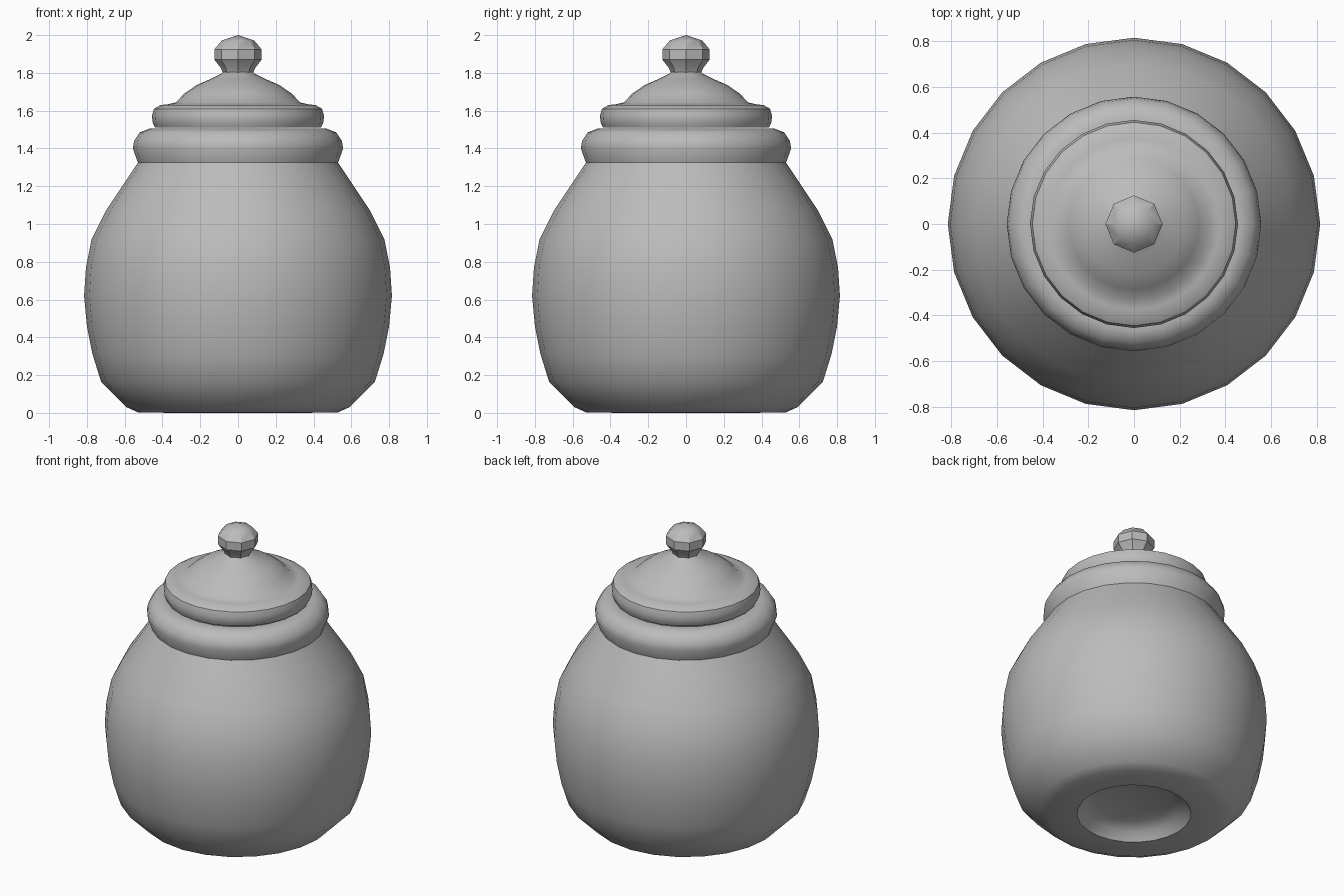
import bpy, bmesh, math

cube = bpy.data.objects.get("Cube")
if cube:
    bpy.data.objects.remove(cube, do_unlink=True)

# Single plain grey glaze
glaze = bpy.data.materials.new("grey_glaze")
glaze.use_nodes = True
glaze.diffuse_color = (0.5, 0.5, 0.5, 1)
glaze.node_tree.nodes["Principled BSDF"].inputs["Base Color"].default_value = (0.5, 0.5, 0.5, 1)


def lathe(name, profile, sides, sharp):
    """Spin a (radius, height) profile around z; zero radius closes to a pole."""
    bm = bmesh.new()
    rings = []
    for r, z in profile:
        count = sides if r > 0 else 1
        rings.append([bm.verts.new((r * math.cos(math.tau * i / sides),
                                    r * math.sin(math.tau * i / sides), z))
                      for i in range(count)])
    for a, b in zip(rings, rings[1:]):
        for i in range(sides):
            j = (i + 1) % sides
            corners = [a[i % len(a)], a[j % len(a)], b[j % len(b)], b[i % len(b)]]
            bm.faces.new(list(dict.fromkeys(corners)))
    bmesh.ops.recalc_face_normals(bm, faces=bm.faces)
    mesh = bpy.data.meshes.new(name)
    bm.to_mesh(mesh)
    bm.free()
    mesh.materials.append(glaze)
    obj = bpy.data.objects.new(name, mesh)
    bpy.context.collection.objects.link(obj)
    bpy.ops.object.select_all(action="DESELECT")
    obj.select_set(True)
    bpy.context.view_layer.objects.active = obj
    bpy.ops.object.shade_smooth_by_angle(angle=math.radians(sharp))
    return obj


# Pot: recessed foot, round belly, rolled rim, hollow inside
lathe("pot", [
    (0, 0.09), (0.24, 0.085), (0.31, 0.055), (0.35, 0.0), (0.53, 0.003), (0.59, 0.03),
    (0.725, 0.165), (0.77, 0.31), (0.8, 0.46), (0.815, 0.62), (0.805, 0.77),
    (0.775, 0.92), (0.7, 1.07), (0.59, 1.235), (0.53, 1.325),
    (0.557, 1.4), (0.55, 1.44), (0.52, 1.485), (0.47, 1.505), (0.42, 1.5),
    (0.4, 1.45), (0.42, 1.33), (0.6, 1.05), (0.7, 0.62), (0.6, 0.2), (0, 0.16),
], 24, 40)

# Lid: flat underside, thick band, domed top
lathe("lid", [
    (0, 1.512), (0.44, 1.512), (0.453, 1.54), (0.455, 1.575), (0.445, 1.61), (0.41, 1.63),
    (0.375, 1.633), (0.33, 1.643), (0.285, 1.69), (0.22, 1.735), (0.14, 1.77),
    (0.09, 1.795), (0.07, 1.81), (0, 1.815),
], 24, 40)

# Knob: faceted ball
lathe("knob", [
    (0, 1.795), (0.08, 1.8), (0.09, 1.825), (0.125, 1.87), (0.125, 1.925),
    (0.085, 1.972), (0, 2.0),
], 8, 33)
